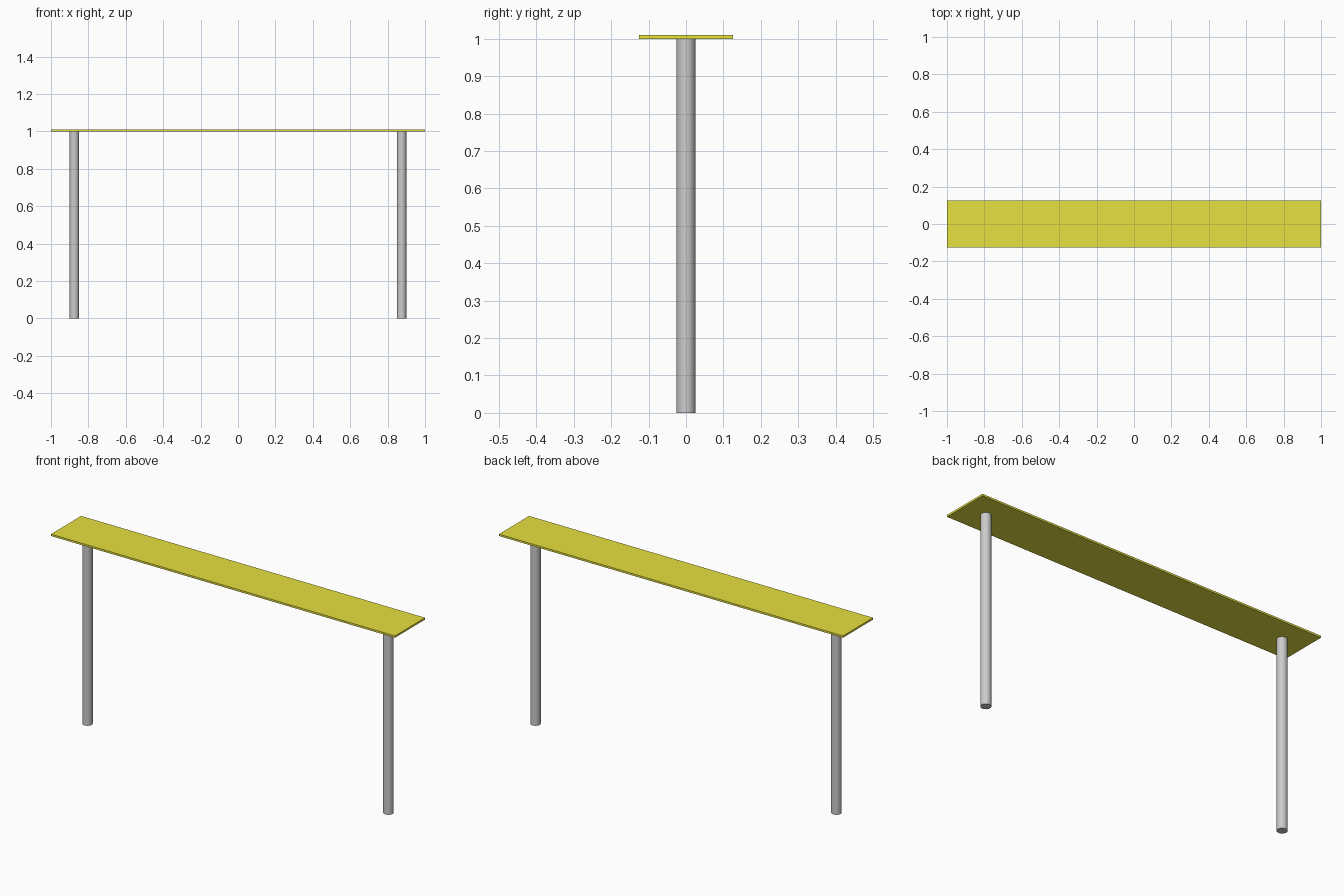
import bpy
import math

if "Cube" in bpy.data.objects:
    bpy.data.objects.remove(bpy.data.objects["Cube"])

POST_H, POST_R, POST_X = 1.0, 0.025, 0.875
BOARD = (2.0, 0.25, 0.01)

# Yellow top board
yellow = bpy.data.materials.new("yellow")
yellow.diffuse_color = (0.8, 0.75, 0.05, 1)
yellow.use_nodes = True
yellow.node_tree.nodes["Principled BSDF"].inputs["Base Color"].default_value = yellow.diffuse_color
bpy.ops.mesh.primitive_cube_add(size=1, location=(0, 0, POST_H + BOARD[2] / 2))
board = bpy.context.object
board.name = "top_board"
board.scale = BOARD
bpy.ops.object.transform_apply(location=False, rotation=False, scale=True)
board.data.materials.append(yellow)

# Two round grey posts
for name, side in (("left_post", -1), ("right_post", 1)):
    bpy.ops.mesh.primitive_cylinder_add(vertices=32, radius=POST_R, depth=POST_H,
                                        location=(side * POST_X, 0, POST_H / 2))
    bpy.context.object.name = name
    bpy.ops.object.shade_smooth_by_angle(angle=math.radians(30))
